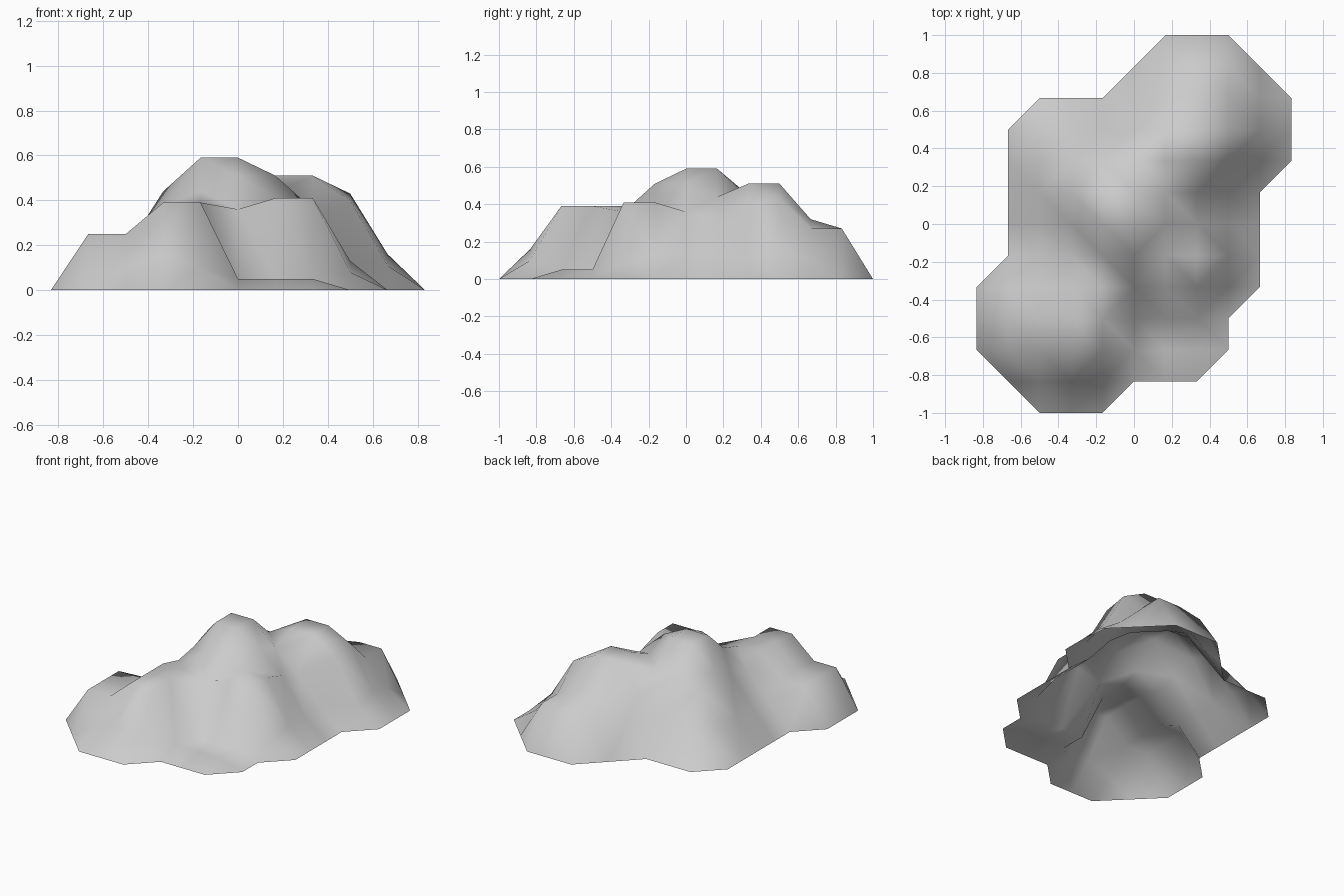
import bpy
import bmesh

# Remove the default cube only
default_cube = bpy.data.objects.get("Cube")
if default_cube:
    bpy.data.objects.remove(default_cube, do_unlink=True)


def make_material(name, colour):
    material = bpy.data.materials.new(name)
    material.use_nodes = True
    material.diffuse_color = colour
    for node in material.node_tree.nodes:
        if node.type == "BSDF_PRINCIPLED":
            node.inputs["Base Color"].default_value = colour
    return material


# The ground grid spacing; every cross-section sits on one grid line
spacing = 1 / 6

# West-to-east cross-sections, from the front edge to the back edge.
# Each has its western grid column and the inner heights in hundredths;
# both ends of every section touch the ground.
front_edge = -6
sections = [
    (-3, [0]),
    (-4, [11, 16, 10, 0, 0]),                       # front slope
    (-5, [25, 25, 39, 39, 5, 5, 5]),                # front shoulder and low ledge
    (-5, [25, 25, 39, 39, 5, 5, 5]),
    (-5, [25, 25, 39, 39, 36, 41, 41, 8]),          # shoulder meets middle hill
    (-4, [17, 35, 44, 51, 41, 41, 13]),
    (-4, [19, 38, 59, 59, 51, 36, 13]),             # main summit
    (-4, [18, 44, 59, 59, 44, 32, 13]),
    (-4, [19, 38, 45, 44, 51, 51, 40, 11]),         # back summit
    (-4, [12, 20, 22, 35, 51, 51, 43, 16]),
    (-3, [0, 0, 17, 29, 32, 27, 11]),               # back shoulder
    (0, [24, 27, 27]),
    (1, [0]),
]

# Place the section points on the grid
bm = bmesh.new()
grid = {}
for row, (west, heights) in enumerate(sections, front_edge):
    for column, height in enumerate([0, *heights, 0], west):
        grid[column, row] = bm.verts.new(
            (column * spacing, row * spacing, height / 100))

# Skin each grid cell; whole cells split along their flatter diagonal,
# cells cut by the outline become single triangles
columns = [column for column, row in grid]
for column in range(min(columns), max(columns)):
    for row in range(front_edge, -front_edge):
        corners = [(column, row), (column + 1, row),
                   (column + 1, row + 1), (column, row + 1)]
        cell = [grid[corner] for corner in corners if corner in grid]
        if len(cell) == 4:
            a, b, c, d = cell
            if abs(a.co.z - c.co.z) < abs(b.co.z - d.co.z):
                a, b, c, d = b, c, d, a
            bm.faces.new((a, b, d))
            bm.faces.new((b, c, d))
        elif len(cell) == 3:
            bm.faces.new(cell)

# Smooth rolling surface, open underneath
for face in bm.faces:
    face.smooth = True
mesh = bpy.data.meshes.new("hill_terrain")
bm.to_mesh(mesh)
bm.free()
mesh.materials.append(make_material("stone_grey", (0.6, 0.6, 0.6, 1)))
terrain = bpy.data.objects.new("hill_terrain", mesh)
bpy.context.collection.objects.link(terrain)
